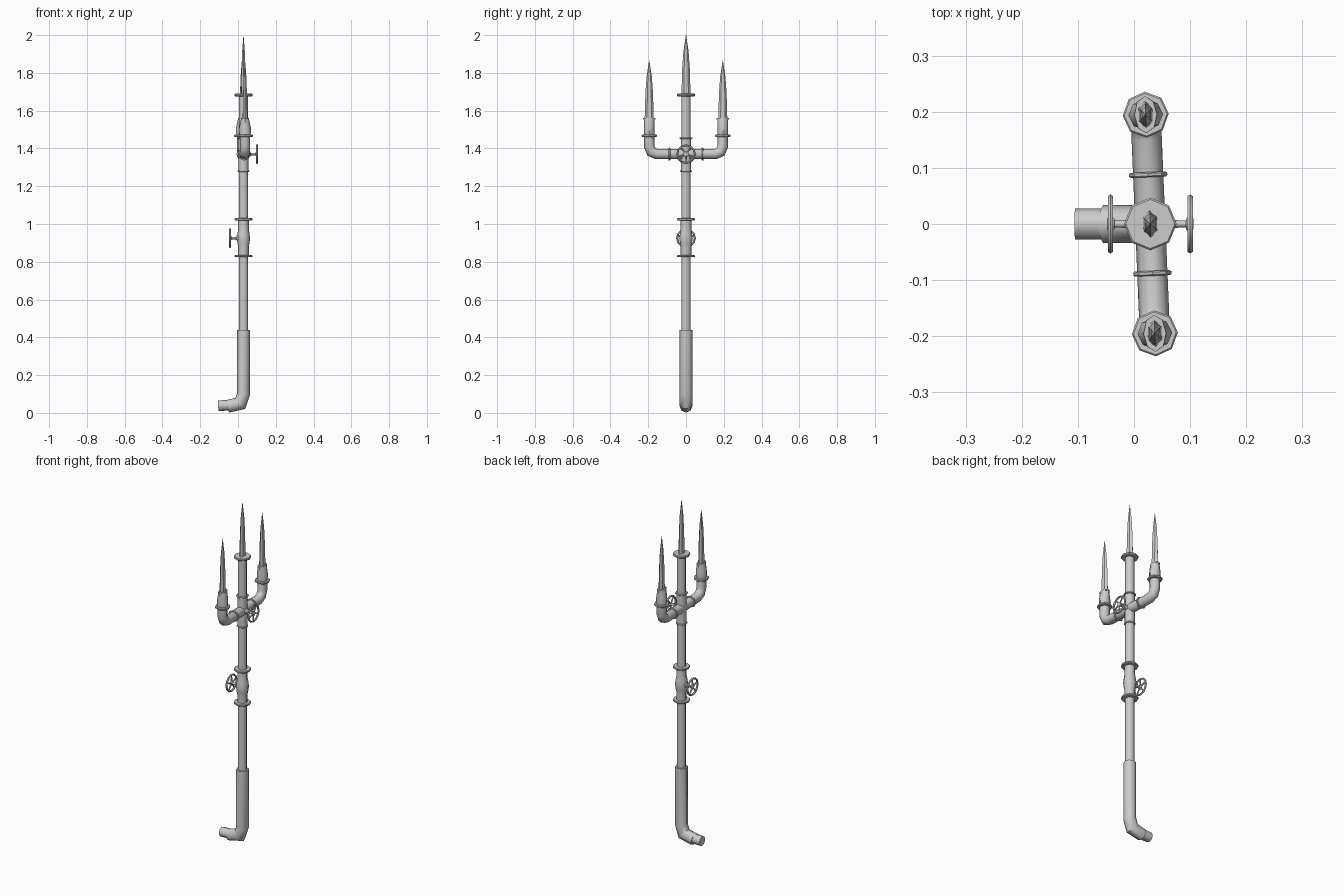
import bpy, math
from mathutils import Vector, Matrix

if "Cube" in bpy.data.objects:
    bpy.data.objects.remove(bpy.data.objects["Cube"])

PX = 0.029                                  # pole axis x
TURN = Matrix.Translation((PX, 0, 0)) @ Matrix.Rotation(math.radians(2.4), 4, 'Z')
POLE = Matrix.Translation((PX, 0, 0))


def make(name, verts, faces, mat=None, smooth=46):
    me = bpy.data.meshes.new(name)
    me.from_pydata(verts, [], faces)
    ob = bpy.data.objects.new(name, me)
    bpy.context.collection.objects.link(ob)
    if mat:
        me.transform(mat)
    bpy.ops.object.select_all(action='DESELECT')
    ob.select_set(True)
    bpy.context.view_layer.objects.active = ob
    if smooth:
        bpy.ops.object.shade_smooth_by_angle(angle=math.radians(smooth))
    return ob


def skin(rings, n):
    faces = []
    for i in range(rings - 1):
        for j in range(n):
            k = (j + 1) % n
            faces.append((i*n + j, i*n + k, (i+1)*n + k, (i+1)*n + j))
    faces.append(tuple(reversed(range(n))))
    faces.append(tuple(range((rings-1)*n, rings*n)))
    return faces


def loft(name, rings, mat=POLE, n=8, smooth=46):
    """Stack of elliptical rings (z, rx, ry)."""
    v = [(rx*math.cos(a), ry*math.sin(a), z) for z, rx, ry in rings
         for a in (2*math.pi*j/n + (math.pi/2 if n == 6 else 0) for j in range(n))]
    return make(name, v, skin(len(rings), n), mat, smooth)


def lathe(name, prof, mat=POLE, n=8, smooth=46):
    return loft(name, [(z, r, r) for z, r in prof], mat, n, smooth)


def tube(name, path, radii, side, mat=None, n=8):
    """Mitred sweep of a planar path; side is the plane normal."""
    p = [Vector(q) for q in path]
    side = Vector(side)
    v = []
    for i, q in enumerate(p):
        a = (p[i] - p[i-1]).normalized() if i else (p[1] - p[0]).normalized()
        b = (p[i+1] - p[i]).normalized() if i < len(p) - 1 else a
        t = (a + b).normalized()
        up = t.cross(side) / max(0.5, t.dot(a))
        for j in range(n):
            w = 2*math.pi*j/n
            v.append(q + radii[i]*(side*math.cos(w) - up*math.sin(w)))
    f = skin(len(p), n)
    return make(name, v, [tuple(reversed(x)) for x in f], mat)


# handle grip with bent lower end and thinner outlet
tube("grip", [(-0.055, 0, 0.035), (0.012, 0, 0.050), (0.029, 0, 0.100), (0.029, 0, 0.44)],
     [0.034]*4, (0, 1, 0))
tube("outlet_pipe", [(-0.105, 0, 0.038), (-0.03, 0, 0.041)], [0.028]*2, (0, 1, 0))

# pole and middle valve body
lathe("lower_pole", [(0.43, 0.025), (0.84, 0.025)])
lathe("valve_body", [(0.83, 0.028), (0.88, 0.028), (0.90, 0.032), (0.925, 0.035),
                     (0.95, 0.032), (0.97, 0.028), (1.02, 0.028)])
lathe("upper_pole", [(1.02, 0.025), (1.68, 0.025)])


def flange(name, z, r, h=0.012, mat=POLE):
    lathe(name, [(z - h/2, r*0.93), (z - h/4, r), (z + h/4, r), (z + h/2, r*0.93)], mat, smooth=0)


flange("valve_flange_lower", 0.83, 0.047)
flange("valve_flange_upper", 1.025, 0.047)
flange("cross_collar_lower", 1.28, 0.031, 0.008)
flange("cross_collar_upper", 1.455, 0.034, 0.008)
flange("tip_flange", 1.683, 0.047, 0.014)
lathe("cross_body", [(1.28, 0.027), (1.455, 0.027)])

# fork arm, one continuous bent pipe
half = [(0.195, 1.47), (0.195, 1.41), (0.183, 1.382), (0.155, 1.37)]
path = [(0, -y, z) for y, z in half] + [(0, y, z) for y, z in reversed(half)]
tube("fork_arm", path, [0.027]*8, (1, 0, 0), TURN)


# blades: flattened hexagonal spikes
def blade(name, z, h, mat):
    loft(name, [(z, 0.014, 0.024), (z + h*0.45, 0.011, 0.020), (z + h*0.72, 0.008, 0.014),
                (z + h, 0.0006, 0.001)], mat, 6, 25)


blade("middle_blade", 1.685, 0.315, TURN)
for s, label in ((-1, "front"), (1, "back")):
    m = TURN @ Matrix.Translation((0, s*0.195, 0))
    flange(label + "_socket_flange", 1.467, 0.041, 0.012, m)
    loft(label + "_socket", [(1.465, 0.028, 0.028), (1.485, 0.031, 0.028),
                             (1.51, 0.031, 0.028), (1.555, 0.021, 0.028)], m)
    loft(label + "_socket_lip", [(1.552, 0.021, 0.033), (1.560, 0.020, 0.033)], m)
    blade(label + "_blade", 1.558, 0.307, m)
    flange(label + "_arm_collar", 0, 0.034, 0.009,
           TURN @ Matrix.Translation((0, s*0.088, 1.37)) @ Matrix.Rotation(math.pi/2, 4, 'X'))


# hand wheels: stem, hub, rim and spokes, local z pointing outwards
def hand_wheel(label, z, sign, n_rim=12):
    m = Matrix.Translation((PX, 0, z)) @ Matrix.Rotation(sign*math.pi/2, 4, 'Y')
    d = 0.071
    lathe(label + "_stem", [(0.015, 0.016), (0.036, 0.013), (0.040, 0.007), (d, 0.006)], m)
    lathe(label + "_hub", [(d - 0.007, 0.010), (d - 0.004, 0.013), (d + 0.004, 0.013),
                           (d + 0.006, 0.009)], m)
    bpy.ops.mesh.primitive_torus_add(major_radius=0.047, minor_radius=0.0055,
                                     major_segments=n_rim, minor_segments=6)
    rim = bpy.context.object
    rim.name = label + "_rim"
    rim.data.transform(m @ Matrix.Translation((0, 0, d)))
    bpy.ops.object.shade_smooth_by_angle(angle=math.radians(46))
    for k in range(5):
        r = Matrix.Rotation(2*math.pi*k/5, 4, 'Z') @ Matrix.Rotation(math.pi/2, 4, 'Y')
        lathe(f"{label}_spoke_{k}", [(0.008, 0.0045), (0.047, 0.0035)],
              m @ Matrix.Translation((0, 0, d)) @ r, 6)


hand_wheel("lower_wheel", 0.925, -1)
hand_wheel("upper_wheel", 1.37, 1)
